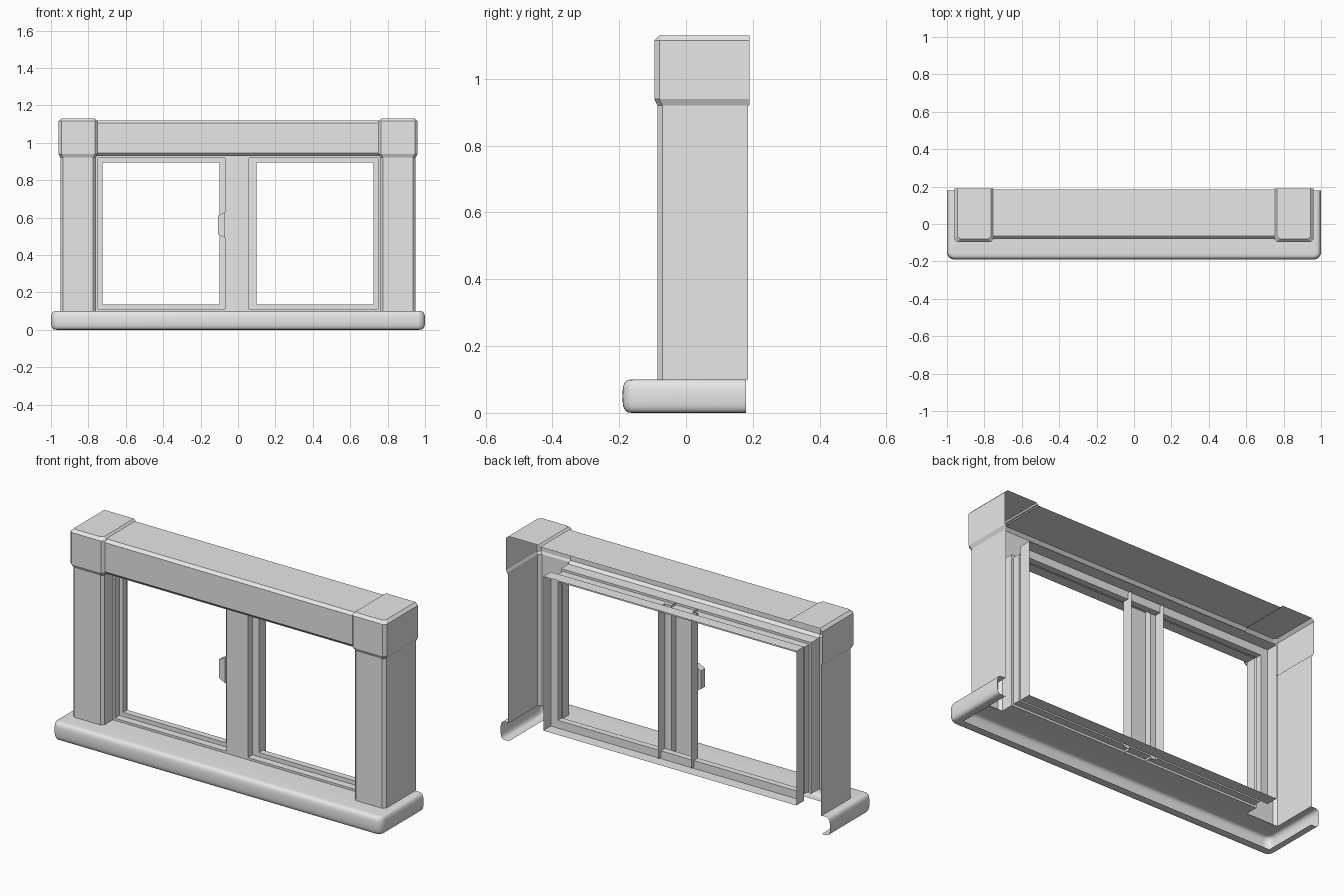
import bpy, bmesh, math

if "Cube" in bpy.data.objects:
    bpy.data.objects.remove(bpy.data.objects["Cube"], do_unlink=True)

grey = bpy.data.materials.new("light_grey")
grey.use_nodes = True
grey.diffuse_color = (0.8, 0.8, 0.8, 1)
grey.node_tree.nodes["Principled BSDF"].inputs["Base Color"].default_value = (0.8, 0.8, 0.8, 1)


def loft(name, rings, closed=False, cap_end=False, solid=False, mirror=False):
    """Skin a sheet through equal-length rings of points."""
    bm = bmesh.new()
    rows = [[bm.verts.new(p) for p in ring] for ring in rings]
    n = len(rows[0])
    for a, b in zip(rows, rows[1:]):
        for j in range(n if closed else n - 1):
            k = (j + 1) % n
            bm.faces.new((a[j], a[k], b[k], b[j]))
    if cap_end or solid:
        bm.faces.new(rows[-1])
    if solid:
        bm.faces.new(rows[0][::-1])
        bmesh.ops.recalc_face_normals(bm, faces=bm.faces)
    mesh = bpy.data.meshes.new(name)
    bm.to_mesh(mesh)
    bm.free()
    mesh.materials.append(grey)
    obj = bpy.data.objects.new(name, mesh)
    bpy.context.collection.objects.link(obj)
    if mirror:
        obj.modifiers.new("Mirror", 'MIRROR').use_mirror_merge = False
    return obj


def upright(plan, *heights):
    """Rings of one plan outline repeated at several heights."""
    return [[(x, y, z) for x, y in plan] for z in heights]


# Sill: rounded shell wrapped around the front and both ends
CORNER, STEPS = 0.04, 6


def sill_ring(r, z, back=0.18):
    arc = [(0.96 + r * math.sin(t), -0.15 - r * math.cos(t), z)
           for t in (math.pi / 2 * i / STEPS for i in range(STEPS + 1))]
    right = arc + [(0.96 + r, back, z)]
    return [(-x, y, h) for x, y, h in reversed(right)] + right


def inner_ring(x, y, z):
    """Inner boundary with the same number of points as a sill ring."""
    right = [(x, y, z)] * (STEPS + 1) + [(x, 0.18, z)]
    return [(-a, b, c) for a, b, c in reversed(right)] + right


rings = [inner_ring(0.95, -0.13, 0)]
for i in range(13):
    t = math.radians(-90 + 15 * i)
    c, s = max(math.cos(t), 0) ** 0.6, math.sin(t)
    rings.append(sill_ring(0.01 + 0.03 * c, 0.05 + math.copysign(0.05 * abs(s) ** 0.7, s)))
rings.append(inner_ring(0.95, -0.07, 0.1))
sill = loft("sill", rings)
bm = bmesh.new()
bm.from_mesh(sill.data)
bmesh.ops.remove_doubles(bm, verts=bm.verts, dist=0.0001)
bm.to_mesh(sill.data)
bm.free()
bpy.ops.object.select_all(action='DESELECT')
sill.select_set(True)
bpy.context.view_layer.objects.active = sill
bpy.ops.object.shade_smooth_by_angle(angle=math.radians(40))

# Side columns: hollow, open at the back
column = [(0.76, 0), (0.76, -0.07), (0.775, -0.085), (0.935, -0.085), (0.95, -0.07), (0.95, 0.185)]
loft("column", upright(column, 0.1, 0.93), mirror=True)


# Corner blocks above the columns
def block_ring(z, d, full=False):
    pts = [(0.76 - d, -0.07 - d), (0.775 - d, -0.085 - d),
           (0.935 + d, -0.085 - d), (0.95 + d, -0.07 - d), (0.95 + d, 0.19)]
    if full:
        pts.insert(0, (0.76 - d, 0.19))
    return [(x, y, z) for x, y in pts]


loft("corner_block", [block_ring(0.92, 0), block_ring(0.94, 0.01), block_ring(1.115, 0.01)], mirror=True)
loft("corner_block_top", [block_ring(1.115, 0.01, True), block_ring(1.13, -0.005, True)],
     cap_end=True, mirror=True)

# Lintel between the corner blocks
lintel = [(0.185, 1.12), (-0.065, 1.12), (-0.08, 1.105), (-0.08, 0.945), (-0.065, 0.93), (0, 0.93)]
loft("lintel", [[(x, y, z) for y, z in lintel] for x in (-0.76, 0.76)])


# Stepped window frame around the opening
def frame_ring(inset, y):
    x, low, high = 0.76 - inset, 0.1 + inset, 0.93 - inset
    return [(-x, y, low), (x, y, low), (x, y, high), (-x, y, high)]


steps = [(0, -0.07), (0, 0), (0.012, 0), (0.012, 0.04), (0.035, 0.04), (0.035, 0.075)]
loft("window_frame", [frame_ring(*s) for s in steps], closed=True)
rear = [(0.035, 0.075), (-0.008, 0.075), (-0.008, 0.14)]
loft("rear_frame", [frame_ring(*s) for s in rear], closed=True)

# Centre post: stepped channel, open at the back
post = [(-0.1, 0.1), (-0.1, 0.04), (-0.07, 0.04), (-0.07, 0),
        (0.06, 0), (0.06, 0.04), (0.1, 0.04), (0.1, 0.1)]
loft("centre_post", upright(post, 0.1, 0.93))

# Latch on the side of the centre post
latch = [(-0.07, 0.49), (-0.108, 0.51), (-0.108, 0.61), (-0.07, 0.63)]
loft("latch", [[(x, y, z) for x, z in latch] for y in (-0.012, 0.025)], closed=True, solid=True)
